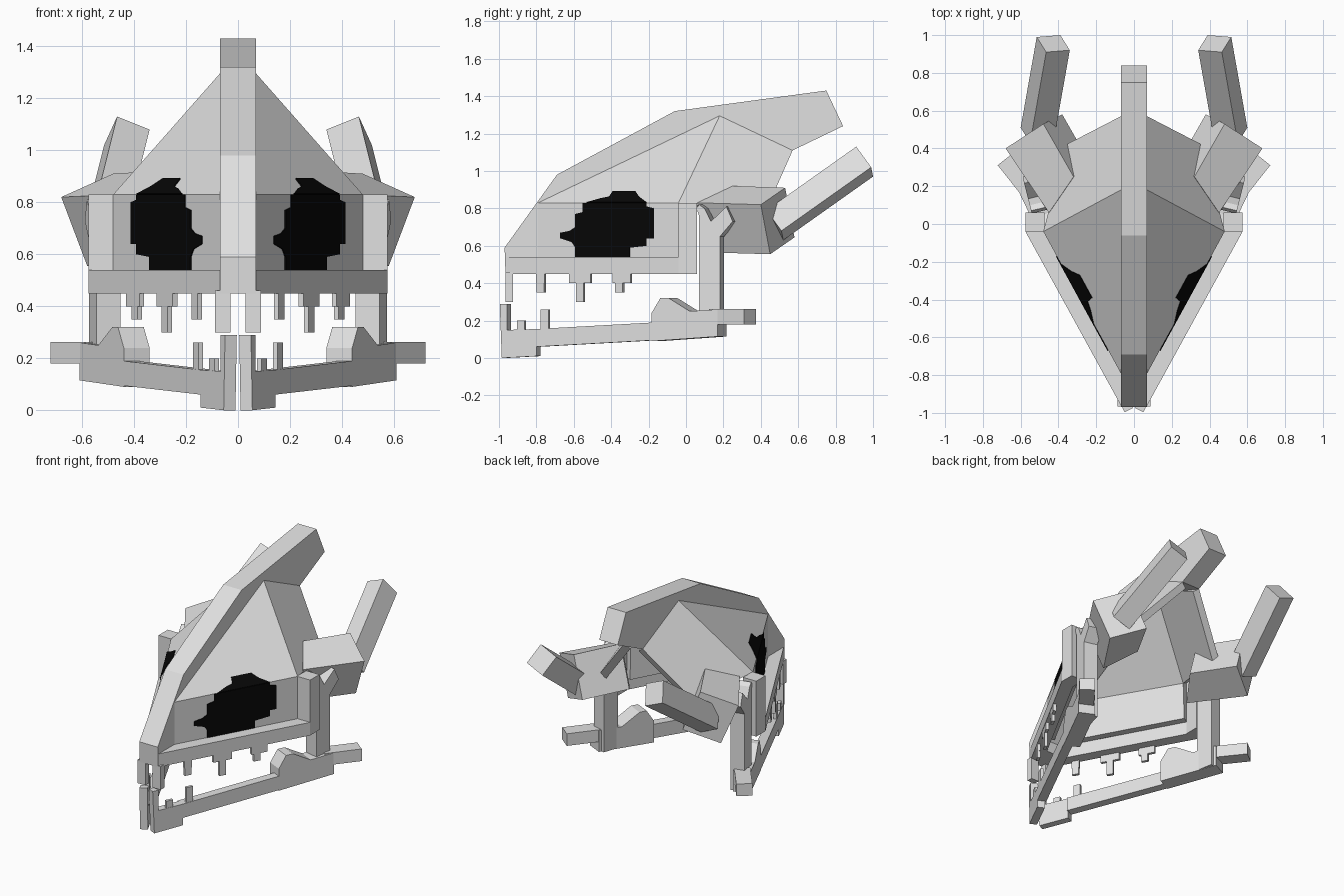
import bpy, bmesh
from mathutils import Vector

if "Cube" in bpy.data.objects:
    bpy.data.objects.remove(bpy.data.objects["Cube"])


def material(name, rgb):
    m = bpy.data.materials.new(name)
    m.diffuse_color = (*rgb, 1)
    m.use_nodes = True
    m.node_tree.nodes["Principled BSDF"].inputs["Base Color"].default_value = m.diffuse_color
    return m


BONE = material("pale_bone", (0.75, 0.75, 0.75))
BLACK = material("socket_black", (0.002, 0.002, 0.002))


def build(name, verts, faces, mat=BONE, mirror=True, closed=True):
    """Mesh object, optionally mirrored to the other side."""
    me = bpy.data.meshes.new(name)
    me.from_pydata([tuple(v) for v in verts], [], faces)
    if closed:
        bm = bmesh.new()
        bm.from_mesh(me)
        bmesh.ops.recalc_face_normals(bm, faces=bm.faces)
        bm.to_mesh(me)
        bm.free()
    me.materials.append(mat)
    ob = bpy.data.objects.new(name, me)
    bpy.context.collection.objects.link(ob)
    if mirror:
        mod = ob.modifiers.new("mirror", 'MIRROR')
        mod.use_mirror_merge = False
    return ob


def loft(name, a, b, mat=BONE, mirror=True):
    """Solid between two matching outlines."""
    n = len(a)
    faces = [tuple(range(n)), tuple(range(2 * n - 1, n - 1, -1))]
    faces += [(i, i + n, (i + 1) % n + n, (i + 1) % n) for i in range(n)]
    return build(name, list(a) + list(b), faces, mat, mirror)


def slab(name, profile, origin, d, w0, w1, mirror=True):
    """Upright (s, z) profile along plan direction d, thickened inward w0 to w1."""
    d = Vector((d[0], d[1], 0)).normalized()
    n = Vector((-d.y, d.x, 0))
    o = Vector((origin[0], origin[1], 0))
    ring = lambda w: [o + d * s + n * w + Vector((0, 0, z)) for s, z in profile]
    return loft(name, ring(w0), ring(w1), BONE, mirror)


def rect(s0, s1, z0, z1):
    return [(s0, z0), (s1, z0), (s1, z1), (s0, z1)]


# Central crest running from snout to tail tip
slab("crest", [(-.965, .45), (-.97, .59), (-.69, .98), (-.06, 1.32), (.75, 1.43),
               (.84, 1.24), (.57, 1.11), (.18, 1.19), (-.02, 1.12), (-.55, .83),
               (-.79, .53), (-.79, .45)], (0, 0), (0, 1), -.07, .07, mirror=False)

# Thin cranium shell: cheek wall, brow slope and rear slope
shell = build("cranium",
              [(.07, -.79, .54), (.48, -.04, .54), (.48, -.04, .83), (.07, -.79, .83),
               (.07, .18, 1.295), (.07, .57, 1.11), (.36, .42, .77)],
              [(0, 1, 2, 3), (3, 2, 4), (4, 2, 6, 5)], closed=False)
sol = shell.modifiers.new("thickness", 'SOLIDIFY')
sol.thickness = .05
sol.offset = -1
shell.modifiers.move(1, 0)

# Upper gum ledge and the post at its rear end
gum = [(.07, -.96), (.575, -.04), (.48, -.04), (.07, -.79)]
loft("upper_gum", [(x, y, .45) for x, y in gum], [(x, y, .54) for x, y in gum])
slab("cheek_post", rect(-.04, .06, .45, .83), (.575, 0), (0, 1), 0, .1)

# Upper teeth: stepped pegs along the gum, plus front pegs
GO, GD = (.07, -.96), (.505, .92)
for i, (y, tip) in enumerate([(-.78, .35), (-.57, .30), (-.36, .35)]):
    s = (y + .96) / .876
    lo, hi = (.025, .025) if i == 0 else (.065, .065) if i == 1 else (.04, .07)
    slab("upper_tooth", [(s - .023, tip), (s + .023, tip), (s + .023, .40), (s + hi, .40),
                         (s + hi, .46), (s - lo, .46), (s - lo, .40), (s - .023, .40)],
         GO, GD, .002, .022)
slab("front_upper_tooth", rect(-.965, -.925, .30, .46), (.088, 0), (0, 1), 0, .06)

# Eye sockets: thin plates on the cheek wall and on the brow slope
wall = [(-.59, .54), (-.59, .59), (-.61, .62), (-.67, .64), (-.67, .67), (-.62, .68),
        (-.59, .70), (-.59, .77), (-.55, .78), (-.55, .83), (-.21, .83), (-.21, .81),
        (-.17, .80), (-.17, .64), (-.21, .64), (-.21, .60), (-.30, .59), (-.30, .54)]
brow = [(-.53, .83), (-.46, .85), (-.41, .86), (-.39, .89), (-.27, .89), (-.25, .86),
        (-.21, .83)]


def on_skull(y, z):
    t = max(0, (z - .83) / .465)
    return Vector((.07 + .547 * (y + .79 - .97 * t), y, z))


for name, outline, nrm in (("eye_socket", wall, (.75, -.41, 0)),
                           ("eye_socket_top", brow, (.349, -.19, .398))):
    n = Vector(nrm).normalized()
    pts = [on_skull(*p) for p in outline]
    loft(name, [p - n * .002 for p in pts], [p + n * .005 for p in pts], BLACK)

# Lower jaw: chin, bar, hinge block and rear tab
JO, JD = (.055, -.985), (.48, 1)
slab("chin", [(0, 0), (.205, .01), (.205, .155), (.03, .15), (.03, .29), (-.012, .29)],
     JO, JD, 0, .05)
slab("jaw_bar", [(.2, .06), (.9, .095), (.9, .19), (.2, .155)], JO, JD, 0, .06)
slab("jaw_block", [(.888, .09), (.888, .24), (.94, .32), (.99, .32), (1.115, .25),
                   (1.28, .26), (1.28, .115)], JO, JD, 0, .11)
slab("jaw_tab", rect(-.06, .18, .18, .263), (.61, .17), (.62, .785), 0, .1)
for y, tip in ((-.885, .20), (-.757, .26)):
    s = (y + .985) / .901
    slab("lower_tooth", rect(s - .023, s + .023, .14, tip), JO, JD, .002, .022)

# Forked upright linking jaw to skull
slab("jaw_upright", [(0, .11), (0, .76), (-.015, .80), (.0, .82), (.03, .80), (.065, .73),
                     (.15, .81), (.185, .73), (.115, .65), (.115, .115)],
     (.545, .07), (.24, .97), 0, .095)

# Tilted horn base block
top = [Vector(p) for p in ((.45, .06, .83), (.32, .25, .92), (.48, .53, .91), (.68, .40, .82))]
loft("horn_base", top, [p + Vector((-.1, .05, -.265)) for p in top])

# Square horn sweeping back and up
tip = [Vector(p) for p in ((.34, .92, 1.08), (.465, .91, 1.13), (.515, .99, 1.02), (.39, 1.0, .97))]
loft("horn", tip, [p + Vector((.085, -.48, -.34)) for p in tip])
